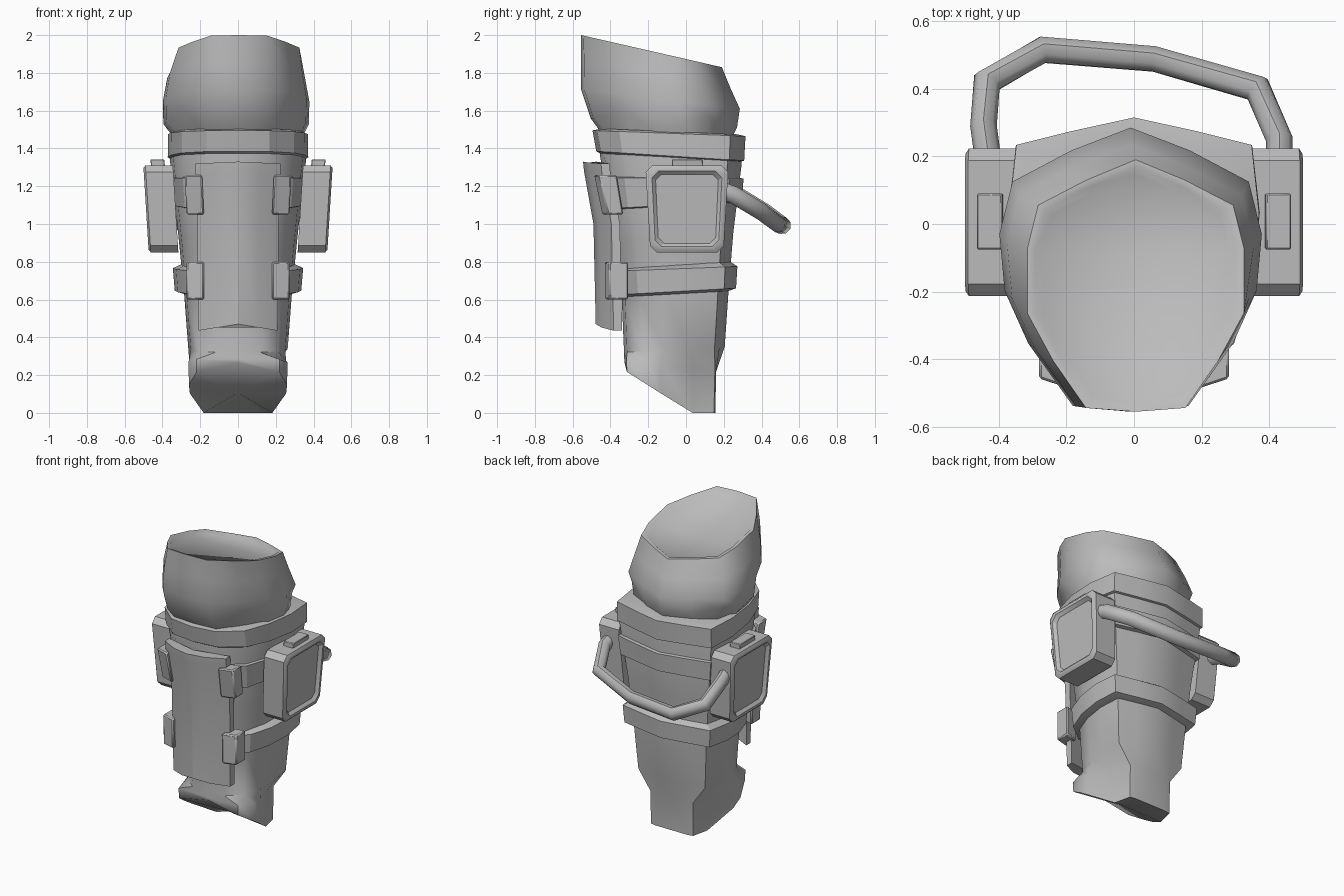
import bpy, bmesh, math
from mathutils import Vector

if "Cube" in bpy.data.objects:
    bpy.data.objects.remove(bpy.data.objects["Cube"])

grey = bpy.data.materials.new("plain grey")
grey.diffuse_color = (0.5, 0.5, 0.5, 1)
grey.use_nodes = True
grey.node_tree.nodes["Principled BSDF"].inputs["Base Color"].default_value = grey.diffuse_color

# half outlines, back centre to front centre, in unit coordinates
LEG = [(0, 1), (.5, .9), (.94, .8), (1, .3), (.95, -.2), (.8, -.65), (.45, -.94), (0, -1)]
STUMP = [(0, 1), (.45, .84), (.9, .62), (1, .25), (.96, -.15), (.78, -.52), (.44, -.96), (0, -1)]
CAP = [(0, 1), (.45, .84), (.9, .64), (1, .3), (1, -.22), (.76, -.6), (.46, -.97), (0, -1)]
FOOT = [(0, 1), (.45, 1), (.6, .97), (.7, .5), (.98, -.2), (1, -.5), (.84, -.95), (0, -1)]


def finish(name, bm, angle=32, bevel=0):
    bmesh.ops.recalc_face_normals(bm, faces=bm.faces)
    me = bpy.data.meshes.new(name)
    bm.to_mesh(me)
    bm.free()
    ob = bpy.data.objects.new(name, me)
    bpy.context.collection.objects.link(ob)
    me.materials.append(grey)
    if bevel:
        mod = ob.modifiers.new("bevel", 'BEVEL')
        mod.width = bevel
        mod.segments = 1
    bpy.ops.object.select_all(action='DESELECT')
    ob.select_set(True)
    bpy.context.view_layer.objects.active = ob
    bpy.ops.object.shade_smooth_by_angle(angle=math.radians(angle))
    return ob


def ring(half, w, yf, yb, zf, zb, cx=0):
    """Outline scaled to width and depth, tilted from front height to back height."""
    full = half + [(-x, y) for x, y in half[-2:0:-1]]
    return [Vector((cx + x * w, yf + (v + 1) / 2 * (yb - yf), zf + (v + 1) / 2 * (zb - zf)))
            for x, v in full]


def loft(bm, rings, caps=True):
    loops = [[bm.verts.new(p) for p in r] for r in rings]
    n = len(loops[0])
    for a, b in zip(loops, loops[1:]):
        for i in range(n):
            bm.faces.new((a[i], a[(i + 1) % n], b[(i + 1) % n], b[i]))
    if caps:
        bm.faces.new(loops[0])
        bm.faces.new(loops[-1])
    return loops


# lower limb with a stepped heel and a slanted, slightly hollowed end
end = ring(FOOT, .26, -.325, .155, 0, 0)
for p in end:
    p.z = max(0, .225 * (.03 - p.y) / .355)
end[7].z = .265
bm = bmesh.new()
loops = loft(bm, [
    end,
    ring(FOOT, .262, -.327, .16, .285, .22),
    ring(LEG, .263, -.328, .205, .32, .35),
    ring(LEG, .285, -.34, .225, .6, .64),
    ring(LEG, .315, -.375, .25, .9, .95),
    ring(LEG, .36, -.455, .295, 1.36, 1.32),
    ring(LEG, .35, -.45, .28, 1.45, 1.42)], caps=False)
hub = bm.verts.new((0, -.1, .105))
for i in range(14):
    bm.faces.new((loops[0][i], loops[0][(i + 1) % 14], hub))
bm.faces.new(loops[-1])
finish("lower_limb", bm, 55)

# upper stump with rimmed, sunken top
bm = bmesh.new()
low = ring(STUMP, .34, -.44, .24, 1.47, 1.45)
fold = ring(STUMP, .385, -.505, .27, 1.56, 1.51, -.01)
for i in (2, 5, 9, 12):          # pinched folds at the lower edge
    fold[i].x *= .94
    fold[i].z += .05
loft(bm, [
    low, fold,
    ring(STUMP, .388, -.555, .285, 1.71, 1.61, -.01),
    ring(STUMP, .365, -.555, .235, 1.86, 1.72, -.01),
    ring(CAP, .32, -.555, .19, 2.0, 1.83, .005),
    ring(CAP, .297, -.537, .168, 1.995, 1.832, .005),
    ring(CAP, .277, -.52, .147, 1.972, 1.818, .005)])
finish("upper_stump", bm, 52)

# straps wrapped round the limb: outer band with bevelled rims
STRAPS = {
    "top_strap": [(.345, -.45, .27, 1.505, 1.475), (.37, -.495, .315, 1.495, 1.465),
                  (.372, -.475, .308, 1.385, 1.335), (.34, -.44, .27, 1.365, 1.325)],
    "middle_strap": [(.32, -.40, .26, 1.255, 1.25), (.366, -.46, .305, 1.245, 1.24),
                     (.352, -.435, .295, 1.08, 1.12), (.31, -.37, .25, 1.07, 1.11)],
    "lower_strap": [(.28, -.34, .22, .77, .81), (.345, -.375, .272, .75, .775),
                    (.335, -.365, .265, .625, .66), (.27, -.33, .21, .61, .64)],
}
for name, rows in STRAPS.items():
    bm = bmesh.new()
    loft(bm, [ring(LEG, *r) for r in rows])
    finish(name, bm, 25)

# creased shin plate: centre line and swept-back edges, with thickness
bm = bmesh.new()
levels = [(1.33, -.545, .225, 1.32), (1.28, -.54, .225, 1.27),
          (1.0, -.49, .215, 1.0), (.47, -.478, .21, .435)]
sections = []
for zc, y, w, ze in levels:
    sections.append([Vector(p) for p in (
        (-w, y + .095, ze), (-w * .5, y + .03, (zc + ze) / 2), (0, y, zc),
        (w * .5, y + .03, (zc + ze) / 2), (w, y + .095, ze),
        (w, y + .14, ze), (0, y + .07, zc), (-w, y + .14, ze))])
loft(bm, sections)
finish("shin_plate", bm, 30)


def block(name, corners_low, corners_high, bevel):
    bm = bmesh.new()
    loft(bm, [[Vector(p) for p in corners_low], [Vector(p) for p in corners_high]])
    return finish(name, bm, 30, bevel)


def rect(x0, x1, y0, y1, z, skew=0):
    return [(x0, y0, z), (x1, y0 + skew, z), (x1, y1 + skew, z), (x0, y1, z)]


def mirrored(pts, s):
    return [(s * x, y, z) for x, y, z in pts]


for s, side in ((1, "right"), (-1, "left")):
    # buckles clamped over the plate edges
    block("upper_buckle_" + side, mirrored(rect(.18, .272, -.445, -.36, 1.05, .03), s),
          mirrored(rect(.19, .282, -.488, -.395, 1.26, .03), s), .008)
    block("lower_buckle_" + side, mirrored(rect(.18, .272, -.43, -.33, .6, .025), s),
          mirrored(rect(.18, .272, -.432, -.33, .8, .025), s), .008)

    # side pod: rounded frame with a sunken panel, leaning outwards
    def pod_loop(x, inset, cut):
        pts = []
        for sy, sz in ((1, 1), (-1, 1), (-1, -1), (1, -1)):
            y, z = sy * (.207 - inset), sz * (.23 - inset)
            pair = [(y, z - sz * cut), (y - sy * cut, z)]
            pts += pair if sy * sz > 0 else pair[::-1]
        return [Vector((s * (x + .062 * z), y * (1 + .28 * z) + .005, 1.08 + z))
                for y, z in pts]
    bm = bmesh.new()
    loft(bm, [pod_loop(.33, 0, .035), pod_loop(.476, 0, .035), pod_loop(.487, .014, .035),
              pod_loop(.487, .03, .035), pod_loop(.468, .048, .03)])
    finish("side_pod_" + side, bm, 30)
    block("pod_button_" + side, mirrored(rect(.385, .455, -.075, .09, 1.28), s),
          mirrored(rect(.39, .465, -.075, .09, 1.342), s), .004)

# bent carrying hose running behind the limb between the pods
path = [(-.43, .18, 1.18), (-.445, .29, 1.14), (-.435, .42, 1.06), (-.27, .515, .99),
        (.06, .488, 1.0), (.365, .4, 1.065), (.43, .25, 1.155), (.43, .18, 1.18)]
path = [Vector(p) for p in path]
bm = bmesh.new()
rings = []
for i, p in enumerate(path):
    d0 = (p - path[max(i - 1, 0)]).normalized()
    d1 = (path[min(i + 1, len(path) - 1)] - p).normalized()
    t = (d0 + d1).normalized()
    u = t.cross(Vector((0, .4, 1))).normalized()
    v = t.cross(u)
    stretch = 1 / max(.6, t.dot(d1 if d1.length else d0))
    rings.append([p + u * (.039 * math.cos(a) * stretch) + v * (.046 * math.sin(a))
                  for a in (k * math.tau / 8 for k in range(8))])
loft(bm, rings)
finish("rear_hose", bm, 50)
